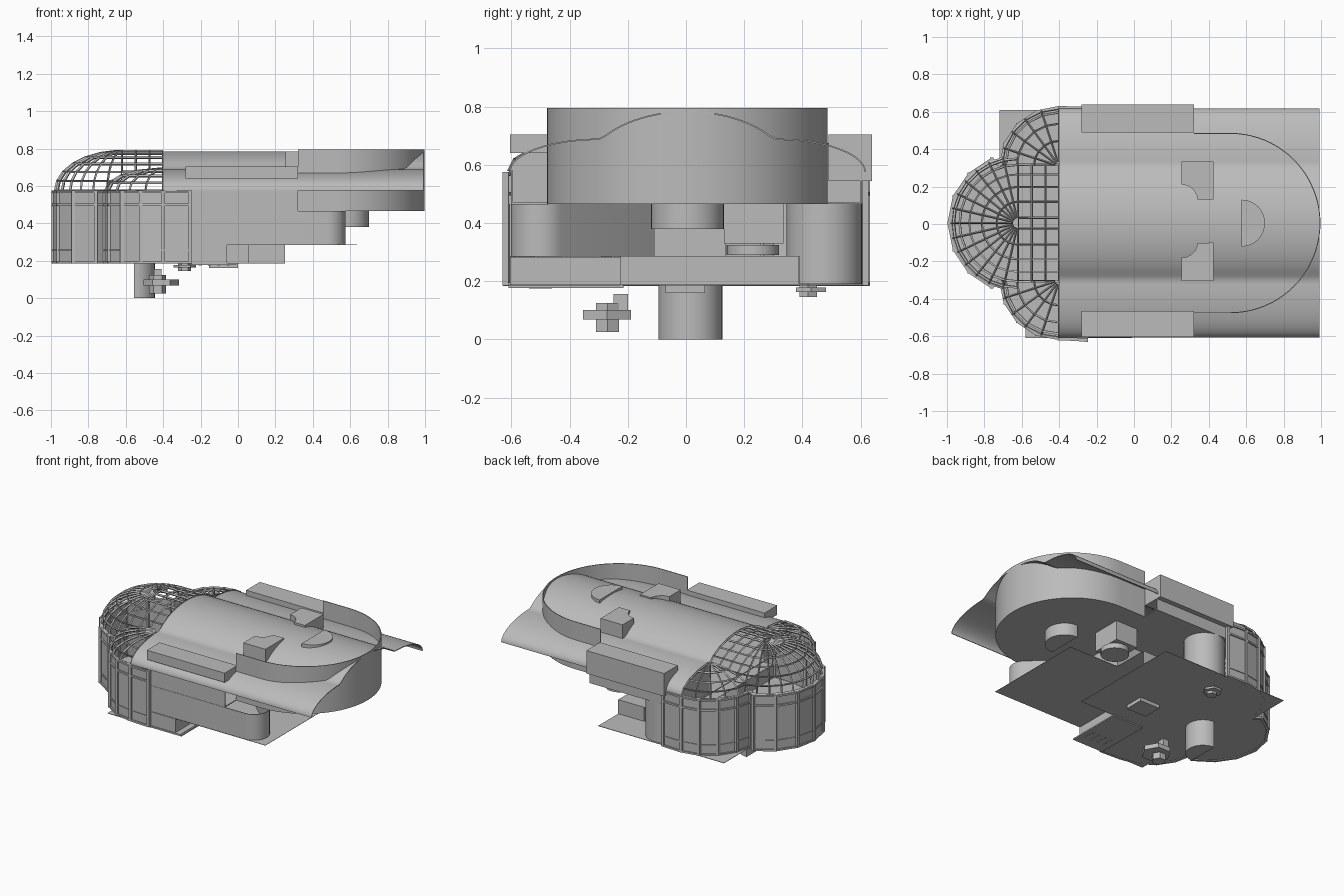
import bpy, bmesh
from math import sin, cos, pi, radians, sqrt
from mathutils import Vector, Matrix

if "Cube" in bpy.data.objects:
    bpy.data.objects.remove(bpy.data.objects["Cube"])


def material(name, v):
    m = bpy.data.materials.new(name)
    m.use_nodes = True
    m.diffuse_color = (v, v, v, 1)
    m.node_tree.nodes["Principled BSDF"].inputs["Base Color"].default_value = (v, v, v, 1)
    return m


GREY = material("light_grey", 0.5)


def finish(name, bm, smooth=False, thick=0.0):
    bmesh.ops.recalc_face_normals(bm, faces=bm.faces)
    if thick:
        bmesh.ops.solidify(bm, geom=bm.faces[:], thickness=thick)
        bmesh.ops.recalc_face_normals(bm, faces=bm.faces)
    me = bpy.data.meshes.new(name)
    bm.to_mesh(me)
    bm.free()
    ob = bpy.data.objects.new(name, me)
    bpy.context.collection.objects.link(ob)
    me.materials.append(GREY)
    if smooth:
        bpy.ops.object.select_all(action='DESELECT')
        ob.select_set(True)
        bpy.context.view_layer.objects.active = ob
        bpy.ops.object.shade_smooth_by_angle(angle=radians(35))
    return ob


def prism(name, pts, z0, z1, smooth=False):
    bm = bmesh.new()
    f = bm.faces.new([bm.verts.new((x, y, z0)) for x, y in pts])
    top = bmesh.ops.extrude_face_region(bm, geom=[f])["geom"]
    bmesh.ops.translate(bm, vec=(0, 0, z1 - z0), verts=[v for v in top if isinstance(v, bmesh.types.BMVert)])
    return finish(name, bm, smooth)


def wall(name, pts, z0, z1, smooth=False, thick=0.005):
    bm = bmesh.new()
    rows = [[bm.verts.new((x, y, z)) for x, y in pts] for z in (z0, z1)]
    for i in range(len(pts) - 1):
        bm.faces.new((rows[0][i], rows[0][i + 1], rows[1][i + 1], rows[1][i]))
    return finish(name, bm, smooth, thick)


def box(name, x0, x1, y0, y1, z0, z1):
    return prism(name, [(x0, y0), (x1, y0), (x1, y1), (x0, y1)], z0, z1)


def arc(cx, cy, r, a0, a1, n):
    return [(cx + r * cos(radians(a0 + (a1 - a0) * i / n)),
             cy + r * sin(radians(a0 + (a1 - a0) * i / n))) for i in range(n + 1)]


def beam(bm, p, q, w, h):
    p, q = Vector(p), Vector(q)
    d = q - p
    m = Matrix.Translation((p + q) / 2) @ d.to_track_quat('X', 'Z').to_matrix().to_4x4()
    bmesh.ops.create_cube(bm, size=1, matrix=m @ Matrix.Diagonal((d.length, w, h, 1)))


# Shared layout: one big lobe, two small lobes, and the matching vaults
CY, EAVE = 0.005, 0.575
BIG = (-0.62, CY, 0.355, 0.21)
SMALL = [(-0.40, CY + s * 0.305, 0.308, 0.115) for s in (-1, 1)]


def vault_z(y):
    z = 0
    for _, cy, r, h in [BIG] + SMALL:
        z = max(z, h * sqrt(max(0, 1 - ((y - cy) / r) ** 2)))
    return EAVE + z


# Roof vault sheet
bm = bmesh.new()
N = 72
ys = [CY - 0.613 * cos(pi * i / N) for i in range(N + 1)]
cols = [[bm.verts.new((x, y, vault_z(y))) for x in (-0.4, 0.993)] for y in ys]
for a, b in zip(cols, cols[1:]):
    bm.faces.new((a[0], a[1], b[1], b[0]))
finish("roof_vault", bm, True, 0.005)

# Partitions closing the side aisles under the roof
bm = bmesh.new()
for a, b in zip(ys, ys[1:]):
    if min(abs(a), abs(b)) > 0.3:
        bm.faces.new([bm.verts.new(p) for p in ((-0.39, a, 0.465), (-0.39, b, 0.465),
                                                (-0.39, b, vault_z(b)), (-0.39, a, vault_z(a)))])
bmesh.ops.remove_doubles(bm, verts=bm.verts, dist=0.0001)
finish("aisle_partitions", bm, False, 0.005)


# Open lattice domes
def inside(p, dome):
    cx, cy, r, h = dome
    dx = min(0, p.x - cx)
    return (dx / r) ** 2 + ((p.y - cy) / r) ** 2 + ((p.z - EAVE) / h) ** 2 < 0.97


def lattice(name, dome, others, seg, rings, barrel):
    cx, cy, r, h = dome
    bm = bmesh.new()
    grid = []
    for j in range(rings + 1):
        t = pi / 2 * j / rings * 0.95
        rr, z = r * cos(t), EAVE + h * sin(t)
        row = [(cx + rr * cos(a), cy + rr * sin(a), z)
               for a in (pi / 2 + pi * i / seg for i in range(seg + 1))]
        for k in range(1, barrel + 1):
            x = cx + (-0.4 - cx) * k / barrel
            row = [(x, cy + rr, z)] + row + [(x, cy - rr, z)]
        grid.append([bm.verts.new(p) for p in row])
    for a, b in zip(grid, grid[1:]):
        for i in range(len(a) - 1):
            bm.faces.new((a[i], a[i + 1], b[i + 1], b[i]))
    # Crown strip between the two sides of the barrel
    for k in range(barrel):
        bm.faces.new((grid[-1][k], grid[-1][k + 1], grid[-1][-2 - k], grid[-1][-1 - k]))
    hidden = [f for f in bm.faces if any(inside(f.calc_center_median(), o) for o in others)]
    bmesh.ops.delete(bm, geom=hidden, context='FACES')
    ob = finish(name, bm)
    mod = ob.modifiers.new("ribs", 'WIREFRAME')
    mod.thickness = 0.017
    mod.use_even_offset = False


lattice("main_dome_lattice", BIG, SMALL, 14, 6, 3)
for s, d in zip(("right", "left"), SMALL):
    lattice(s + "_dome_lattice", d, [BIG], 10, 4, 0)

# Panelled lobe walls with mullions and rails
r_small = 0.312
path = ([(-0.255, CY - 0.625)] + arc(-0.4, CY - 0.305, r_small, 270, 180, 4)
        + arc(BIG[0], CY, 0.368, 247.5, 112.5, 6)
        + arc(-0.4, CY + 0.305, r_small, 180, 90, 4) + [(-0.255, CY + 0.612)])
wall("lobe_panels", path, 0.19, EAVE)
prism("lobe_floor", path, 0.189, 0.195)
bm = bmesh.new()
for x, y in path:
    beam(bm, (x, y, 0.185), (x, y, EAVE), 0.02, 0.02)
for p, q in zip(path, path[1:]):
    for z in (0.19, 0.50, 0.568):
        beam(bm, (*p, z), (*q, z), 0.018, 0.012)
    beam(bm, (*p, 0.255), (*q, 0.255), 0.01, 0.008)
finish("lobe_mullions", bm)

# Drum hall: open band crossing the roof, with a floor
drum = [(0.32, CY - 0.482)] + arc(0.515, CY, 0.482, -90, 90, 40) + [(0.32, CY + 0.482)]
wall("drum_band", drum, 0.465, 0.795, True)
prism("drum_floor", drum, 0.465, 0.471)
box("hall_floor", -0.4, 0.32, -0.6, 0.6, 0.465, 0.471)

# Side galleries
box("right_gallery", -0.28, 0.32, -0.605, -0.465, 0.64, 0.705)
box("left_gallery", -0.28, 0.32, 0.49, 0.64, 0.545, 0.705)
for s, y in (("right", -0.6), ("left", 0.6)):
    wall(s + "_gallery_wall", [(-0.26, y), (0.32, y)], 0.465, 0.58)

# Shafts that come up through the roof
half = arc(0.575, CY, 0.125, -90, 90, 24)
prism("half_round_shaft", half, 0.38, 0.795, True)
shaft = [(0.425, 0.13), (0.425, 0.335), (0.255, 0.335)] + arc(0.255, 0.125, 0.085, 90, 4, 8)
for s, k, z in (("left", 1, 0.33), ("right", -1, 0.465)):
    prism(s + "_notched_shaft", [(x, 0.015 + k * (y - 0.015)) for x, y in shaft], z, 0.785)
prism("shaft_base", arc(0.35, 0.23, 0.09, 0, 345, 23), 0.29, 0.325, True)

# Middle storey with rounded corner and a slanted end
tier = [(-0.25, -0.602)] + arc(0.475, -0.502, 0.1, -90, 45, 12) + [(0.2, -0.11)]
wall("middle_storey_wall", tier, 0.285, 0.465, True)
box("core_block", 0.0, 0.25, -0.11, 0.135, 0.285, 0.465)
box("middle_floor", -0.25, 0.635, -0.605, 0.135, 0.284, 0.286)
box("middle_floor_back", -0.25, 0.25, 0.135, 0.39, 0.284, 0.286)
prism("round_stair", arc(-0.18, 0.475, 0.13, 0, 350, 35), 0.19, 0.465, True)

# Lower storey: ground slab with walls set back from its edge
prism("ground_slab", [(-0.72, 0.61), (-0.72, -0.2), (-0.58, -0.2), (-0.58, -0.61), (-0.02, -0.61),
                      (-0.02, -0.22), (0.25, -0.22), (0.25, 0.61)], 0.185, 0.188)
wall("lower_walls", [(-0.1, -0.22), (0.05, -0.22), (0.05, 0.39), (0.25, 0.39)], 0.187, 0.285)
box("service_floor", -0.25, -0.01, -0.61, -0.215, 0.177, 0.186)
box("service_block", -0.25, -0.06, -0.605, -0.215, 0.186, 0.283)
for i in range(4):
    x = -0.21 + i * 0.05
    box("vent_slot", x, x + 0.015, -0.54, -0.46, 0.174, 0.178)
box("pit_block", -0.155, 0.0, -0.07, 0.065, 0.16, 0.25)

# Half-round foundation shaft
prism("foundation_shaft", arc(-0.555, 0.015, 0.11, -90, 90, 20), 0.0, 0.186, True)


# Hexagonal fittings beneath the slab
def hexagon(name, x, y, r, z0, z1):
    prism(name, arc(x, y, r, 0, 300, 5), z0, z1)


hexagon("hex_plate", -0.41, -0.272, 0.095, 0.068, 0.1)
hexagon("hex_core", -0.43, -0.27, 0.045, 0.025, 0.125)
box("hex_stem", -0.45, -0.41, -0.25, -0.2, 0.1, 0.155)
hexagon("small_hex_plate", -0.285, 0.43, 0.06, 0.163, 0.178)
hexagon("small_hex_core", -0.285, 0.42, 0.035, 0.145, 0.19)
